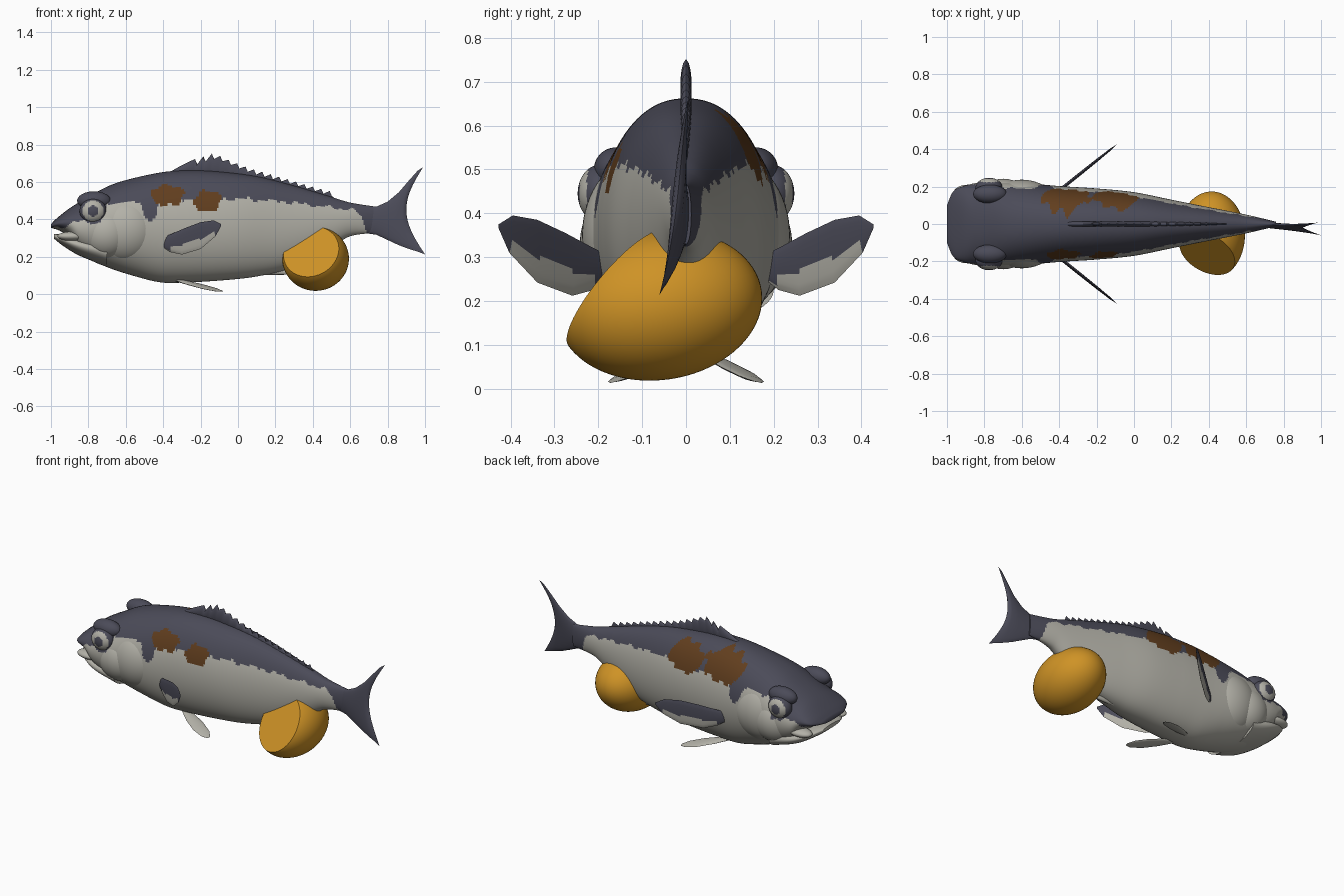
import bpy, bmesh, math
from mathutils import Vector, Matrix

cube = bpy.data.objects.get("Cube")
if cube:
    bpy.data.objects.remove(cube)


def material(name, rgb):
    m = bpy.data.materials.new(name)
    m.use_nodes = True
    m.diffuse_color = (*rgb, 1)
    m.node_tree.nodes["Principled BSDF"].inputs["Base Color"].default_value = (*rgb, 1)
    return m


MATS = [material("slate back", (0.07, 0.07, 0.098)),
        material("pale belly", (0.45, 0.44, 0.39)),
        material("brown patch", (0.12, 0.048, 0.013)),
        material("lemon orange", (0.62, 0.29, 0.019))]
DARK, PALE, BROWN, ORANGE = range(4)


def interp(pts, x, smooth=True):
    """Value of a profile at x, as a smooth or straight curve through its points."""
    x = min(max(x, pts[0][0]), pts[-1][0])
    i = 0
    while i < len(pts) - 2 and x > pts[i + 1][0]:
        i += 1
    (x0, a), (x1, b) = pts[i], pts[i + 1]
    t = (x - x0) / (x1 - x0)
    if not smooth:
        return a + (b - a) * t
    def slope(k):
        p, q = pts[max(k - 1, 0)], pts[min(k + 1, len(pts) - 1)]
        return (q[1] - p[1]) / (q[0] - p[0]) * (x1 - x0)
    return ((2*t**3 - 3*t*t + 1) * a + (t**3 - 2*t*t + t) * slope(i)
            + (3*t*t - 2*t**3) * b + (t**3 - t*t) * slope(i + 1))


# Colour rule shared by the body and the head parts
EDGE = [(-1, .345), (-.92, .365), (-.88, .39), (-.74, .38), (-.7, .47), (-.6, .5), (-.52, .48),
        (-.5, .41), (-.44, .4), (-.42, .5), (0, .51), (.2, .5), (.4, .475), (.62, .45),
        (.66, .42), (.7, .3)]
PATCHES = [(-1, -.375, .53, .085, .055), (-1, -.16, .5, .07, .055),
           (1, -.36, .56, .13, .085), (1, -.1, .55, .12, .08)]


def skin(c):
    wobble = math.sin(c.x * 43) * .006 + math.sin(c.x * 97 + c.y * 30) * .005
    for side, px, pz, rx, rz in PATCHES:
        d = math.hypot((c.x - px) / rx, (c.z - pz) / rz)
        if c.y * side > 0 and d < 1 + .12 * math.sin(c.x * 70 + c.z * 50):
            return BROWN
    return DARK if c.z > interp(EDGE, c.x, False) + wobble else PALE


def finish(name, bm, rule, angle=50):
    bmesh.ops.remove_doubles(bm, verts=bm.verts, dist=.0002)
    bmesh.ops.recalc_face_normals(bm, faces=bm.faces)
    for f in bm.faces:
        f.material_index = rule(f.calc_center_median()) if callable(rule) else rule
    me = bpy.data.meshes.new(name)
    bm.to_mesh(me)
    bm.free()
    for m in MATS:
        me.materials.append(m)
    ob = bpy.data.objects.new(name, me)
    bpy.context.collection.objects.link(ob)
    bpy.ops.object.select_all(action='DESELECT')
    ob.select_set(True)
    bpy.context.view_layer.objects.active = ob
    bpy.ops.object.shade_smooth_by_angle(angle=math.radians(angle))
    return ob


def grid_faces(bm, rows, closed):
    n = len(rows[0])
    for a, b in zip(rows, rows[1:]):
        for j in range(n if closed else n - 1):
            k = (j + 1) % n
            bm.faces.new((a[j], a[k], b[k], b[j]))


def loft(name, top, bottom, width, steps, ring, rule):
    bm = bmesh.new()
    rows = []
    x0, x1 = top[0][0], top[-1][0]
    for i in range(steps + 1):
        x = x0 + (x1 - x0) * (i / steps)
        t, b, w = (interp(p, x) for p in (top, bottom, width))
        row = []
        for j in range(ring):
            a = math.tau * j / ring
            c = math.copysign(abs(math.cos(a)) ** .9, math.cos(a))
            row.append(bm.verts.new((x, w * c, (t + b) / 2 + (t - b) / 2 * math.sin(a))))
        rows.append(row)
    grid_faces(bm, rows, True)
    bm.faces.new(rows[0])
    bm.faces.new(rows[-1])
    return finish(name, bm, rule)


def ellipsoid(name, centre, size, rule):
    bm = bmesh.new()
    bmesh.ops.create_uvsphere(bm, u_segments=48, v_segments=32, radius=1,
                              matrix=Matrix.LocRotScale(Vector(centre), None, Vector(size)))
    return finish(name, bm, rule)


def blade(name, upper, lower, place, normal, thick, rule, notch=0, rows=12):
    """Thin lens-shaped fin between two edge lines."""
    bm = bmesh.new()
    n = len(upper) - 1
    for side in (-1, 1):
        cols = []
        for i, (p, q) in enumerate(zip(upper, lower)):
            u, col = i / n, []
            for j in range(rows + 1):
                v = j / rows
                a = p[0] + (q[0] - p[0]) * v - notch * math.sin(math.pi * v) * u ** 2
                b = p[1] + (q[1] - p[1]) * v
                t = thick * math.sqrt(max(0, math.sin(math.pi * v))) * (1 - u ** 4)
                col.append(bm.verts.new(Vector(place(a, b)) + Vector(normal) * side * t))
            cols.append(col)
        grid_faces(bm, cols, False)
    return finish(name, bm, rule)


# Body
TOP = [(-1, .375), (-.97, .405), (-.9, .46), (-.8, .52), (-.7, .575), (-.6, .61), (-.4, .653),
       (-.25, .662), (-.1, .655), (.1, .63), (.3, .58), (.5, .52), (.6, .49), (.76, .465)]
BOTTOM = [(-1, .355), (-.95, .338), (-.9, .3), (-.85, .22), (-.7, .145), (-.5, .082), (-.4, .062),
          (-.3, .062), (-.1, .073), (.1, .095), (.3, .145), (.5, .25), (.6, .31), (.76, .33)]
WIDTH = [(-1, .1), (-.97, .17), (-.92, .2), (-.8, .225), (-.6, .22), (-.4, .203), (-.2, .19),
         (0, .17), (.2, .13), (.4, .09), (.6, .05), (.76, .012)]
loft("body", TOP, BOTTOM, WIDTH, 220, 112, skin)

# Lower jaw
loft("lower_jaw", [(-.985, .322), (-.93, .322), (-.7, .3)],
     [(-.985, .298), (-.94, .262), (-.85, .207), (-.7, .15)],
     [(-.985, .08), (-.95, .15), (-.85, .2), (-.7, .2)], 24, 48, PALE)

# Head plates, eyes and paired fins
for s, tag in ((1, "left"), (-1, "right")):
    ellipsoid(tag + "_gill_cover", (-.6, s * .09, .35), (.19, .147, .185), skin)
    ellipsoid(tag + "_cheek_plate", (-.7, s * .12, .33), (.14, .122, .14), skin)
    ellipsoid(tag + "_lip", (-.89, s * .165, .31), (.075, .045, .025), PALE)
    ellipsoid(tag + "_brow", (-.77, s * .16, .5), (.09, .05, .05), DARK)

    def eye_rule(c):
        r = math.hypot(c.x + .775, c.z - .445)
        return PALE if .03 < r < .056 else DARK
    ellipsoid(tag + "_eye", (-.775, s * .195, .445), (.072, .052, .066), eye_rule)

    def pectoral_rule(c):
        return DARK if c.z > .255 + .3 * (c.x + .35) else PALE
    blade(tag + "_pectoral_fin",
          [(-.41, .3), (-.35, .325), (-.28, .355), (-.2, .385), (-.13, .395), (-.09, .375)],
          [(-.4, .25), (-.36, .225), (-.3, .212), (-.2, .242), (-.12, .31), (-.09, .365)],
          lambda a, b: (a, s * (.195 + .8 * (a + .38)), b),
          (-.6, s * .75, -.25), .009, pectoral_rule)
    blade(tag + "_pelvic_fin",
          [(-.34, .06), (-.27, .115), (-.19, .16), (-.12, .178), (-.085, .172)],
          [(-.34, .04), (-.26, .05), (-.18, .08), (-.11, .12), (-.08, .155)],
          lambda a, b: (a, s * b, .078 - .26 * (b - .05) - .13 * (a + .34)),
          (0, s * .3, .95), .008, PALE)

# Dorsal fin with a spiny crest
CREST = [(-.37, .655), (-.24, .72), (-.13, .755), (-.03, .71), (.06, .675), (.2, .635), (.4, .575), (.5, .55)]
crest = [(-.38, .645), (-.3, .69)]
for i in range(17):
    x = -.23 + i * .045
    h = interp(CREST, x, False)
    back = interp(TOP, x + .012)
    crest += [(x, h), (x + .012, max(back + .004, h - .028))]
crest.append((.53, .505))
blade("dorsal_fin", crest, [(x - .02, interp(TOP, x - .02) - .03) for x, z in crest],
      lambda a, b: (a, 0, b), (0, 1, 0), .013, DARK)

# Tail fin, curling slightly to one side
blade("tail_fin",
      [(.66, .47), (.74, .468), (.8, .495), (.86, .545), (.92, .615), (.96, .66), (.99, .68)],
      [(.66, .33), (.74, .318), (.8, .29), (.86, .262), (.92, .24), (.96, .228), (1, .213)],
      lambda a, b: (a, (a - .66) / .34 * (-.06 + (b - .22) * .15), b),
      (0, 1, 0), .016, DARK, notch=.095, rows=24)

# Anal fin
blade("anal_fin", [(.08, .125), (.16, .135), (.24, .135), (.3, .12)],
      [(.08, .1), (.16, .103), (.24, .104), (.3, .106)],
      lambda a, b: (a, 0, b), (0, 1, 0), .014, PALE)

# Lemon half
bm = bmesh.new()
bmesh.ops.create_uvsphere(bm, u_segments=64, v_segments=40, radius=1,
                          matrix=Matrix.Translation((.415, -.06, .19)) @ Matrix.Rotation(.15, 4, 'X')
                          @ Matrix.Diagonal((.178, .235, .17, 1)))
cut = bmesh.ops.bisect_plane(bm, geom=bm.verts[:] + bm.edges[:] + bm.faces[:],
                             plane_co=(.42, -.17, .225), plane_no=(-.3, -.75, .6), clear_outer=True)
bmesh.ops.contextual_create(bm, geom=[e for e in cut["geom_cut"] if isinstance(e, bmesh.types.BMEdge)])
finish("lemon_half", bm, ORANGE, 35)
